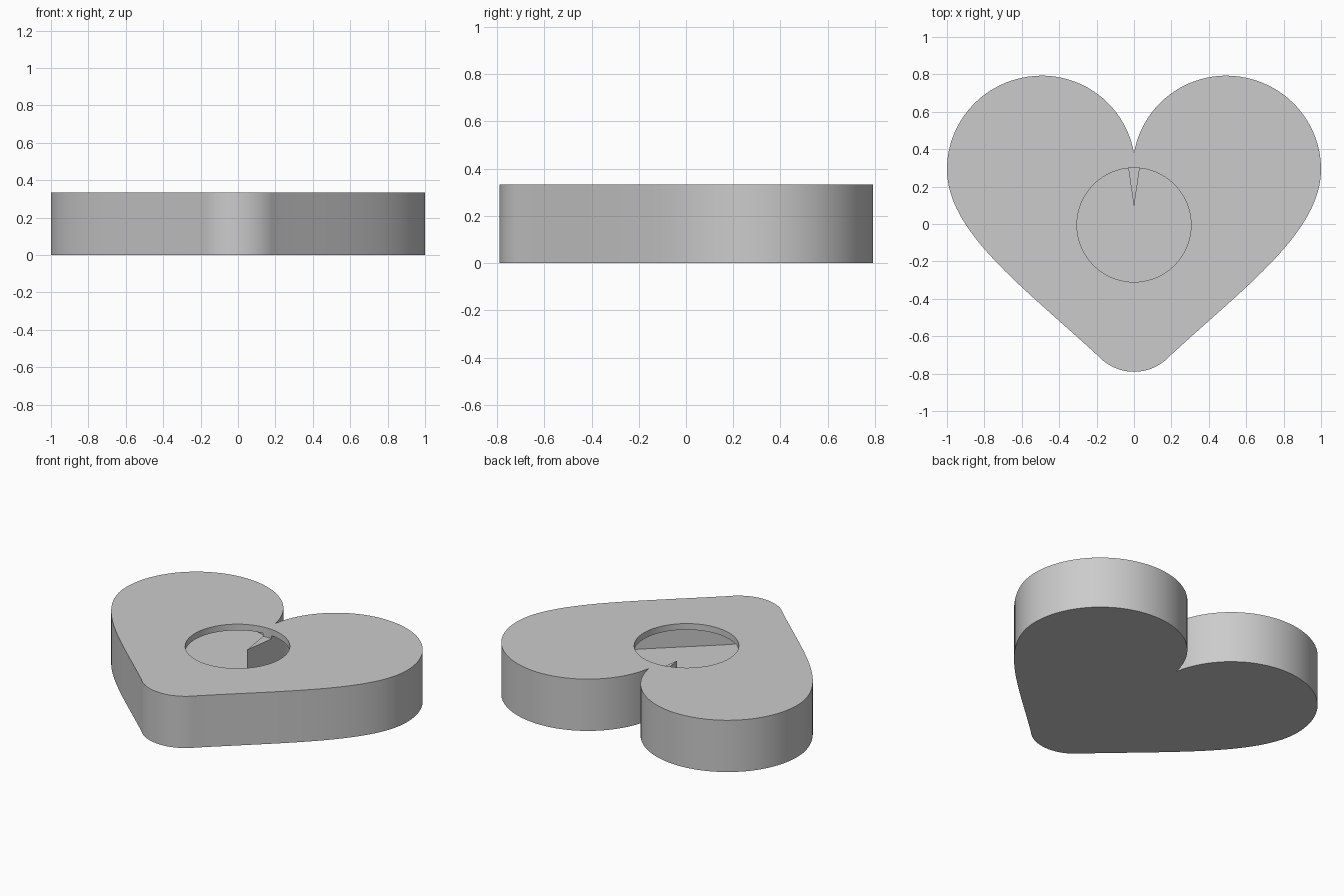
import bpy, bmesh, math
from mathutils import Vector

cube = bpy.data.objects.get("Cube")
if cube:
    bpy.data.objects.remove(cube, do_unlink=True)

HEIGHT, WALL = 0.333, 0.04
LOBE = Vector((0.4925, 0.293))
RADIUS, OUTER_RADIUS = 0.5, 0.5075
TIP_Y, TIP_RADIUS, TIP_X = -0.53, 0.26, 0.193

grey = bpy.data.materials.new("plain_grey")
grey.use_nodes = True
colour = (0.6, 0.6, 0.6, 1)
grey.diffuse_color = colour
grey.node_tree.nodes["Principled BSDF"].inputs["Base Color"].default_value = colour


def bezier(a, b, c, d, t):
    s = 1 - t
    return s**3 * a + 3 * s * s * t * b + 3 * s * t * t * c + t**3 * d


def heart_outline():
    """Closed outline, starting at the cleft and running down the +x half."""
    half = []
    # round lobe
    start = math.pi - math.acos(LOBE.x / RADIUS)
    for i in range(49):
        a = start * (1 - i / 48)
        r = RADIUS if a > math.pi / 2 else OUTER_RADIUS
        half.append(LOBE + Vector((r * math.cos(a), RADIUS * math.sin(a))))
    half[0].x = 0
    # flank
    tip_z = TIP_Y - math.sqrt(TIP_RADIUS**2 - TIP_X**2)
    ctrl = [half[-1], Vector((1, -0.04)), Vector((0.6, -0.33)), Vector((TIP_X, tip_z))]
    half += [bezier(*ctrl, i / 32) for i in range(1, 33)]
    # rounded tip
    end = math.asin(TIP_X / TIP_RADIUS)
    for i in range(1, 13):
        a = end * (1 - i / 12)
        half.append(Vector((TIP_RADIUS * math.sin(a), TIP_Y - TIP_RADIUS * math.cos(a))))
    half[-1].x = 0
    return half + [Vector((-p.x, p.y)) for p in reversed(half[1:-1])]


def inset(points, distance):
    """Offset inwards; the sharp cleft becomes a long mitred spike."""
    result = []
    for i, p in enumerate(points):
        d = (points[(i + 1) % len(points)] - points[i - 1]).normalized()
        result.append(p + distance * Vector((d.y, -d.x)))
    result[0] = Vector((0, 0.09))
    return result


def prism(name, points, z0, z1):
    bm = bmesh.new()
    base = bm.faces.new([bm.verts.new((p.x, p.y, z0)) for p in points])
    top = bmesh.ops.extrude_face_region(bm, geom=[base], use_keep_orig=True)["geom"]
    bmesh.ops.translate(bm, vec=(0, 0, z1 - z0),
                        verts=[v for v in top if isinstance(v, bmesh.types.BMVert)])
    bmesh.ops.recalc_face_normals(bm, faces=bm.faces)
    mesh = bpy.data.meshes.new(name)
    bm.to_mesh(mesh)
    bm.free()
    mesh.materials.append(grey)
    obj = bpy.data.objects.new(name, mesh)
    bpy.context.collection.objects.link(obj)
    return obj


# hollow heart box with a round opening in the lid
outline = heart_outline()
circle = [Vector((0.305 * math.cos(a), 0.305 * math.sin(a) - 0.005))
          for a in (math.tau * i / 96 for i in range(96))]
box = prism("heart_box", outline, 0, HEIGHT)
cavity = prism("cavity_cutter", inset(outline, WALL), WALL, HEIGHT - WALL)
opening = prism("opening_cutter", circle, HEIGHT - 1.5 * WALL, HEIGHT + WALL)

bpy.ops.object.select_all(action="DESELECT")
bpy.context.view_layer.objects.active = box
box.select_set(True)
for cutter in (cavity, opening):
    cutter.hide_render = True
    mod = box.modifiers.new(cutter.name, "BOOLEAN")
    mod.operation = "DIFFERENCE"
    mod.solver = "EXACT"
    mod.object = cutter
    bpy.ops.object.modifier_apply(modifier=mod.name)
    bpy.data.objects.remove(cutter, do_unlink=True)

bpy.ops.object.shade_smooth_by_angle(angle=math.radians(30))
